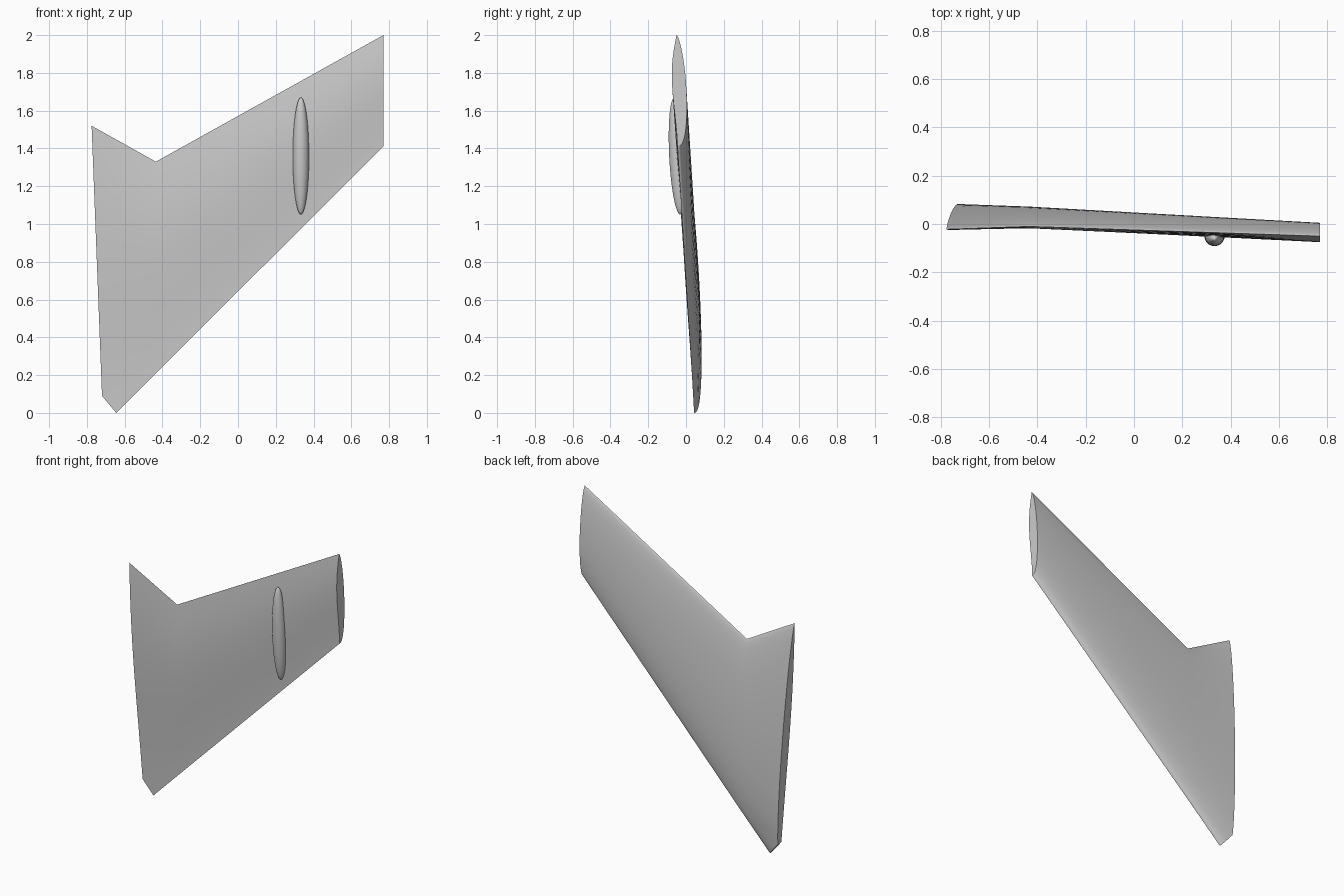
import bpy
import bmesh
import math
from mathutils import Vector

cube = bpy.data.objects.get("Cube")
if cube:
    bpy.data.objects.remove(cube, do_unlink=True)

grey = bpy.data.materials.new("plain_grey")
grey.use_nodes = True
grey.diffuse_color = (0.6, 0.6, 0.6, 1)
grey.node_tree.nodes["Principled BSDF"].inputs["Base Color"].default_value = (0.6, 0.6, 0.6, 1)

STEPS = 32   # points along the chord


def finish(name, bm):
    """Turn a bmesh into a smooth grey object."""
    bmesh.ops.recalc_face_normals(bm, faces=bm.faces)
    mesh = bpy.data.meshes.new(name)
    bm.to_mesh(mesh)
    bm.free()
    mesh.materials.append(grey)
    obj = bpy.data.objects.new(name, mesh)
    bpy.context.collection.objects.link(obj)
    bpy.ops.object.select_all(action="DESELECT")
    obj.select_set(True)
    bpy.context.view_layer.objects.active = obj
    bpy.ops.object.shade_smooth_by_angle(angle=math.radians(50))
    return obj


def upper_shape(t):
    return t ** 0.4 * (1 - t) ** 0.65 / 0.5


def lower_shape(t):
    return math.sin(math.pi * t ** 1.5)


def root_x(z):
    """Slanted root cut with a clipped front corner."""
    if z < 0.09:
        return -0.645 - 0.075 * z / 0.09
    return -0.72 - 0.055 * (z - 0.09) / 1.43


def section(bm, x, front, back, up, down):
    """Cambered wing section; front and back are (y, z) of the chord ends."""
    upper, lower = [], []
    for i in range(STEPS + 1):
        t = (1 - math.cos(math.pi * i / STEPS)) / 2
        y, z = Vector(front).lerp(Vector(back), t)
        px = root_x(z) if x is None else x
        high = bm.verts.new((px, y + up * upper_shape(t), z))
        ends = i in (0, STEPS)
        low = high if ends else bm.verts.new((px, y - down * lower_shape(t), z))
        upper.append(high)
        lower.append(low)
    return upper, lower


def strip(bm, a, b):
    """Bridge two rows of vertices, collapsing shared corners."""
    for i in range(STEPS):
        corners = list(dict.fromkeys((a[i], a[i + 1], b[i + 1], b[i])))
        bm.faces.new(corners)


# Swept wing: root, trailing edge kink and tip
bm = bmesh.new()
stations = [
    section(bm, None, (0.043, 0), (-0.022, 1.52), 0.058, 0.02),
    section(bm, -0.435, (0.031, 0.21), (-0.010, 1.33), 0.054, 0.02),
    section(bm, 0.77, (-0.045, 1.41), (-0.050, 2.0), 0.052, 0.027),
]
for inner, outer in zip(stations, stations[1:]):
    strip(bm, inner[0], outer[0])
    strip(bm, inner[1], outer[1])
for upper, lower in (stations[0], stations[-1]):
    strip(bm, upper, lower)
finish("wing", bm)

# Slender fairing half sunk into the lower surface
bm = bmesh.new()
bmesh.ops.create_uvsphere(bm, u_segments=32, v_segments=24, radius=1)
bmesh.ops.scale(bm, vec=(0.043, 0.043, 0.31), verts=bm.verts)
pod = finish("underwing_fairing", bm)
pod.location = (0.333, -0.046, 1.36)
pod.rotation_euler.x = 0.05
